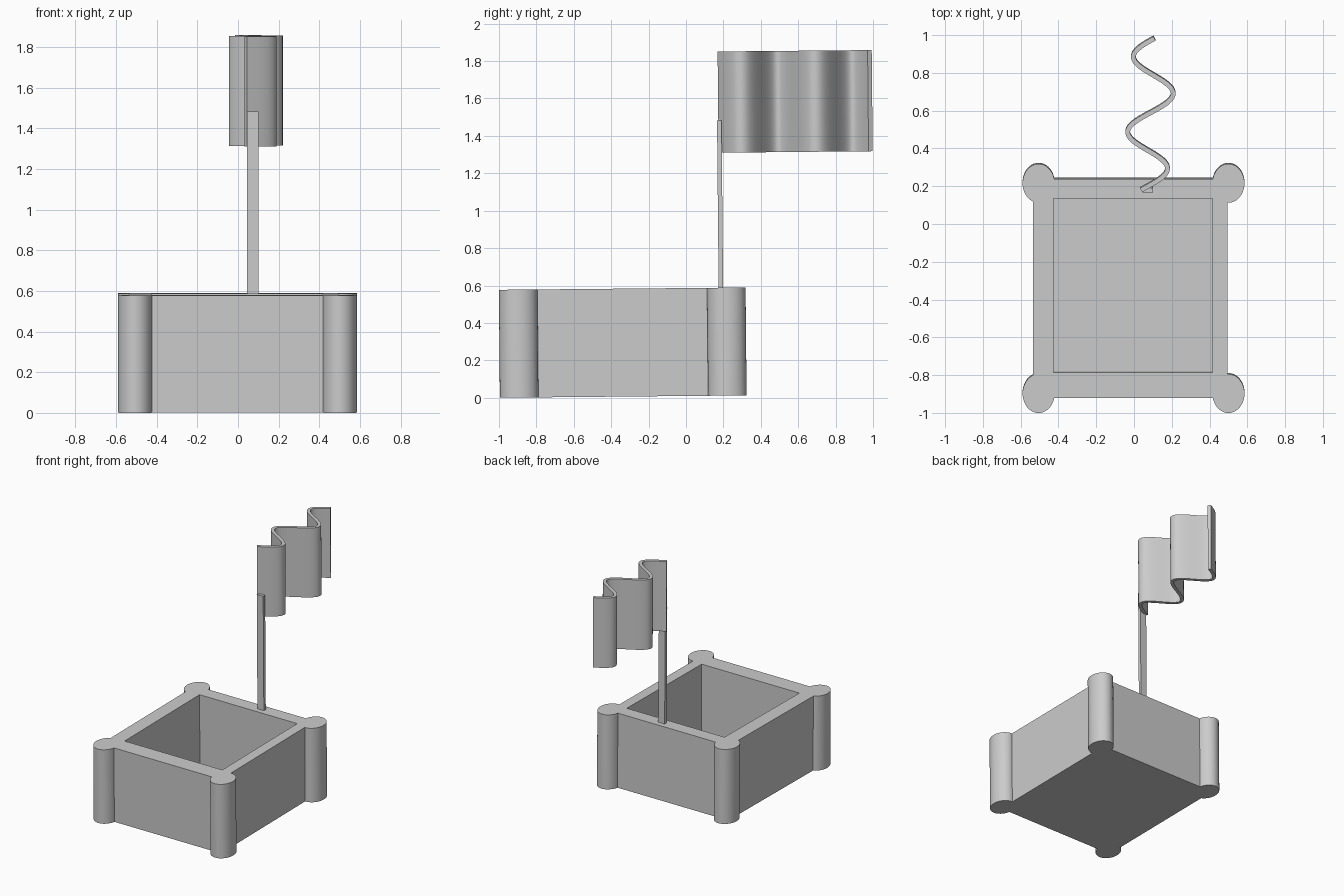
import bpy, bmesh, math
from mathutils import Matrix, Vector

cube = bpy.data.objects.get("Cube")
if cube:
    bpy.data.objects.remove(cube, do_unlink=True)

grey = bpy.data.materials.new("plain grey")
grey.use_nodes = True
grey.diffuse_color = (0.6, 0.6, 0.6, 1)
grey.node_tree.nodes["Principled BSDF"].inputs["Base Color"].default_value = grey.diffuse_color

# The whole model leans back very slightly about its front bottom edge
pivot = Vector((0, -1, 0))
LEAN = Matrix.Translation(pivot) @ Matrix.Rotation(0.0095, 4, 'X') @ Matrix.Translation(-pivot)
HEIGHT = 0.577


def finish(name, bm, smooth=False):
    bmesh.ops.recalc_face_normals(bm, faces=bm.faces)
    bm.transform(LEAN)
    mesh = bpy.data.meshes.new(name)
    bm.to_mesh(mesh)
    bm.free()
    mesh.materials.append(grey)
    obj = bpy.data.objects.new(name, mesh)
    bpy.context.collection.objects.link(obj)
    if smooth:
        bpy.ops.object.select_all(action='DESELECT')
        obj.select_set(True)
        bpy.context.view_layer.objects.active = obj
        bpy.ops.object.shade_smooth_by_angle(angle=math.radians(35))
    return obj


def add_box(bm, x0, x1, y0, y1, z0, z1):
    size = Matrix.Diagonal((x1 - x0, y1 - y0, z1 - z0, 1))
    centre = Matrix.Translation(((x0 + x1) / 2, (y0 + y1) / 2, (z0 + z1) / 2))
    return bmesh.ops.create_cube(bm, size=1, matrix=centre @ size)["verts"]


# Open box: inset the top face to the inner opening, then push it down to the floor
bm = bmesh.new()
add_box(bm, -0.535, 0.495, -0.915, 0.245, 0, HEIGHT)
bm.faces.ensure_lookup_table()
top = max(bm.faces, key=lambda f: f.calc_center_median().z)
bmesh.ops.inset_individual(bm, faces=[top], thickness=0.05)
for v in top.verts:
    v.co.x = -0.425 if v.co.x < 0 else 0.415
    v.co.y = -0.78 if v.co.y < -0.3 else 0.14
well = bmesh.ops.extrude_discrete_faces(bm, faces=[top])["faces"][0]
for v in well.verts:
    v.co.z = 0.04
finish("castle_walls", bm)

# Oval corner towers
for side, x in (("right", -0.505), ("left", 0.5)):
    for end, y in (("front", -0.892), ("back", 0.221)):
        bm = bmesh.new()
        place = Matrix.Translation((x, y, HEIGHT / 2)) @ Matrix.Diagonal((0.085, 0.103, 1, 1))
        bmesh.ops.create_cone(bm, cap_ends=True, segments=40, radius1=1, radius2=1,
                              depth=HEIGHT, matrix=place)
        finish(f"{end}_{side}_tower", bm, True)

# Flat flagpole standing on the back wall
bm = bmesh.new()
add_box(bm, 0.045, 0.1, 0.18, 0.204, HEIGHT - 0.02, 1.47)
finish("flagpole", bm)


# Waving flag: a drifting cosine, thickened along its normal and extruded up
def wave(y):
    return Vector((0.043 + 0.075 * y + 0.113 * math.cos(math.tau * (y - 0.29) / 0.398), y + 0.0175, 0))


STEPS, START, END, HALF = 72, 0.18, 0.982, 0.0125
near, far = [], []
for i in range(STEPS + 1):
    y = START + (END - START) * i / STEPS
    t = (wave(y + 0.001) - wave(y - 0.001)).normalized()
    n = Vector((t.y, -t.x, 0)) * HALF
    near.append(wave(y) + n)
    far.append(wave(y) - n)

bm = bmesh.new()
columns = [[bm.verts.new(p + Vector((0, 0, z))) for p, z in ((a, 1.299), (b, 1.299), (b, 1.84), (a, 1.84))]
           for a, b in zip(near, far)]
for c, d in zip(columns, columns[1:]):
    for k in range(4):
        m = (k + 1) % 4
        bm.faces.new((c[k], c[m], d[m], d[k]))
bm.faces.new(columns[0])
bm.faces.new(columns[-1])
finish("waving_flag", bm, True)
